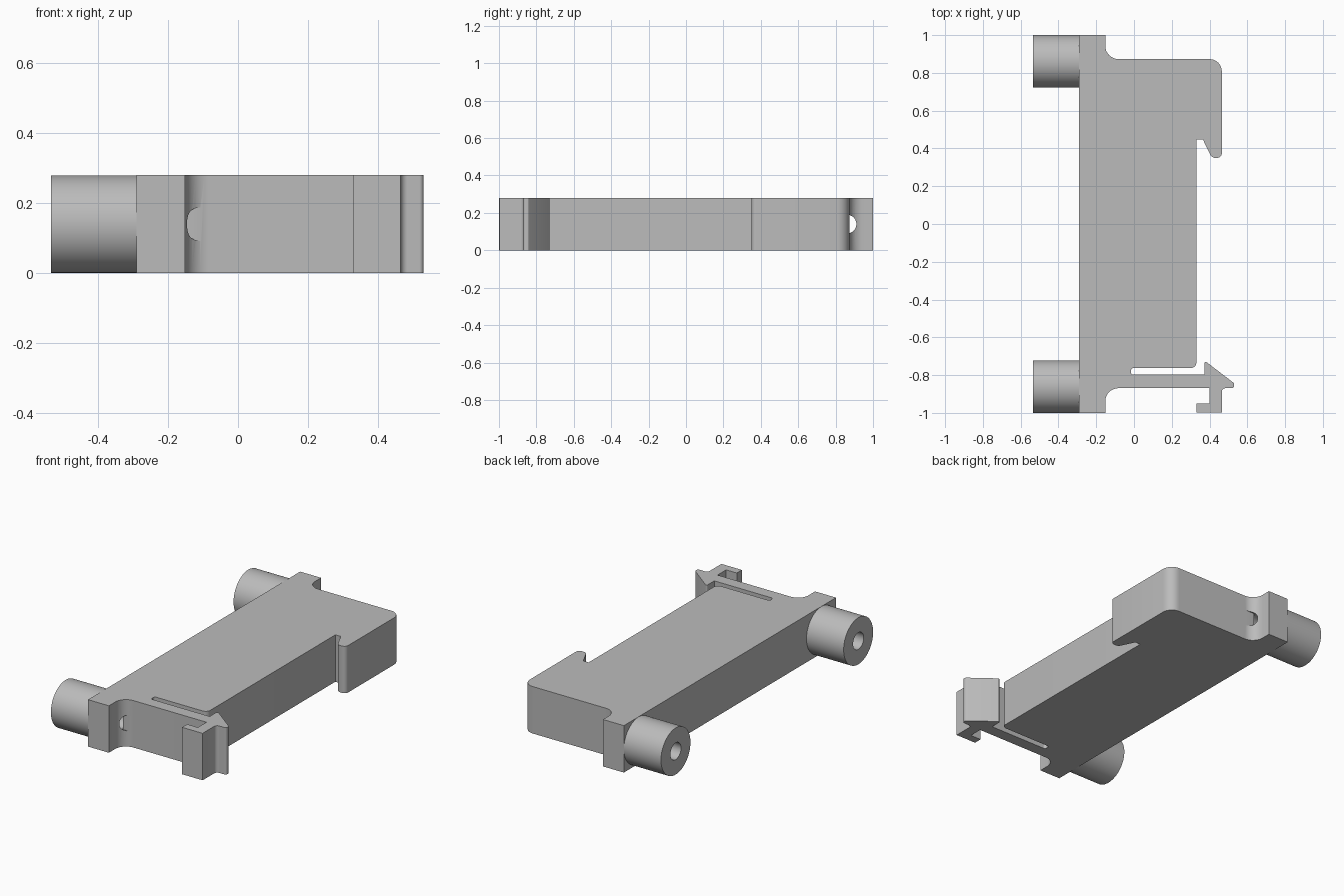
import bpy, bmesh
from math import pi, sin, cos, acos
from mathutils import Vector, Matrix

cube = bpy.data.objects.get("Cube")
if cube:
    bpy.data.objects.remove(cube)

HEIGHT, BOSS_Y, BOSS_R, HOLE_R = 0.28, 0.861, 0.139, 0.05
MID = HEIGHT / 2

grey = bpy.data.materials.new("plain grey")
grey.use_nodes = True
colour = (0.5, 0.5, 0.5, 1)
grey.diffuse_color = colour
grey.node_tree.nodes["Principled BSDF"].inputs["Base Color"].default_value = colour


def rounded(corners, steps=8):
    """Replace each (x, y, radius) corner by a tangent arc."""
    out = []
    for i, (x, y, r) in enumerate(corners):
        p = Vector((x, y))
        if not r:
            out.append(p)
            continue
        a = (Vector(corners[i - 1][:2]) - p).normalized()
        b = (Vector(corners[(i + 1) % len(corners)][:2]) - p).normalized()
        half = a.angle(b) / 2
        centre = p + (a + b).normalized() * (r / sin(half))
        start = p + a * (r / (sin(half) / cos(half))) - centre
        sweep = pi - 2 * half
        if start.x * (p - centre).y - start.y * (p - centre).x < 0:
            sweep = -sweep
        for k in range(steps + 1):
            out.append(centre + Matrix.Rotation(sweep * k / steps, 2) @ start)
    return out


def finish(name, bm):
    bmesh.ops.recalc_face_normals(bm, faces=bm.faces)
    mesh = bpy.data.meshes.new(name)
    bm.to_mesh(mesh)
    bm.free()
    mesh.materials.append(grey)
    obj = bpy.data.objects.new(name, mesh)
    bpy.context.collection.objects.link(obj)
    return obj


def prism(name, points, direction):
    bm = bmesh.new()
    face = bm.faces.new([bm.verts.new(p) for p in points])
    moved = bmesh.ops.extrude_face_region(bm, geom=[face])["geom"]
    bmesh.ops.translate(bm, vec=direction,
                        verts=[g for g in moved if isinstance(g, bmesh.types.BMVert)])
    return finish(name, bm)


def select(obj):
    bpy.ops.object.select_all(action='DESELECT')
    obj.select_set(True)
    bpy.context.view_layer.objects.active = obj


def cut(obj, cutter):
    cutter.hide_render = True
    select(obj)
    mod = obj.modifiers.new("hole", 'BOOLEAN')
    mod.operation, mod.solver, mod.object = 'DIFFERENCE', 'EXACT', cutter
    bpy.ops.object.modifier_apply(modifier=mod.name)
    bpy.data.objects.remove(cutter)


# Clip body outline: flange, fixed hook, slot, sprung arm with barbed latch
outline = [
    (-0.29, -1, 0), (-0.29, 1, 0), (-0.152, 1, 0),
    (-0.152, 0.873, 0.07), (0.465, 0.873, 0.065),
    (0.465, 0.35, 0.025), (0.412, 0.35, 0.03), (0.365, 0.447, 0),
    (0.33, 0.447, 0), (0.33, -0.763, 0.03),
    (-0.017, -0.763, 0.014), (-0.017, -0.798, 0.014), (0.372, -0.798, 0),
    (0.372, -0.722, 0.008), (0.53, -0.843, 0.008), (0.53, -0.869, 0.012),
    (0.465, -0.869, 0.02), (0.465, -0.998, 0), (0.33, -0.998, 0),
    (0.33, -0.95, 0), (0.4, -0.95, 0), (0.4, -0.869, 0),
    (-0.152, -0.869, 0.07), (-0.152, -1, 0),
]
body = prism("clip_body", [(p.x, p.y, 0) for p in rounded(outline)], (0, 0, HEIGHT))

# Screw holes: round through the flange, shallow through the fillet
for side in (-1, 1):
    ring = [2 * pi * k / 32 for k in range(32)]
    cut(body, prism("flange_hole_cutter",
                    [(-0.4, side * BOSS_Y + HOLE_R * cos(a), MID + HOLE_R * sin(a)) for a in ring],
                    (0.251, 0, 0)))
    limit = acos((0.8735 - BOSS_Y) / HOLE_R)
    arc = [limit * (k / 8 - 1) for k in range(17)]
    cut(body, prism("fillet_hole_cutter",
                    [(-0.2, side * (BOSS_Y + HOLE_R * cos(a)), MID + HOLE_R * sin(a)) for a in arc],
                    (0.13, 0, 0)))
parts = [body]

# Hollow round bosses on the flange
for side, name in ((-1, "front_boss"), (1, "back_boss")):
    bm = bmesh.new()
    section = [(-0.535, HOLE_R), (-0.535, BOSS_R), (-0.29, BOSS_R), (-0.29, HOLE_R)]
    verts = [bm.verts.new((x, side * BOSS_Y, MID + r)) for x, r in section]
    edges = [bm.edges.new((verts[i - 1], verts[i])) for i in range(4)]
    bmesh.ops.spin(bm, geom=verts + edges, cent=(0, side * BOSS_Y, MID),
                   axis=(1, 0, 0), angle=2 * pi, steps=64)
    bmesh.ops.remove_doubles(bm, verts=bm.verts, dist=0.0001)
    parts.append(finish(name, bm))

for obj in parts:
    select(obj)
    bpy.ops.object.shade_smooth_by_angle(angle=pi / 6)
